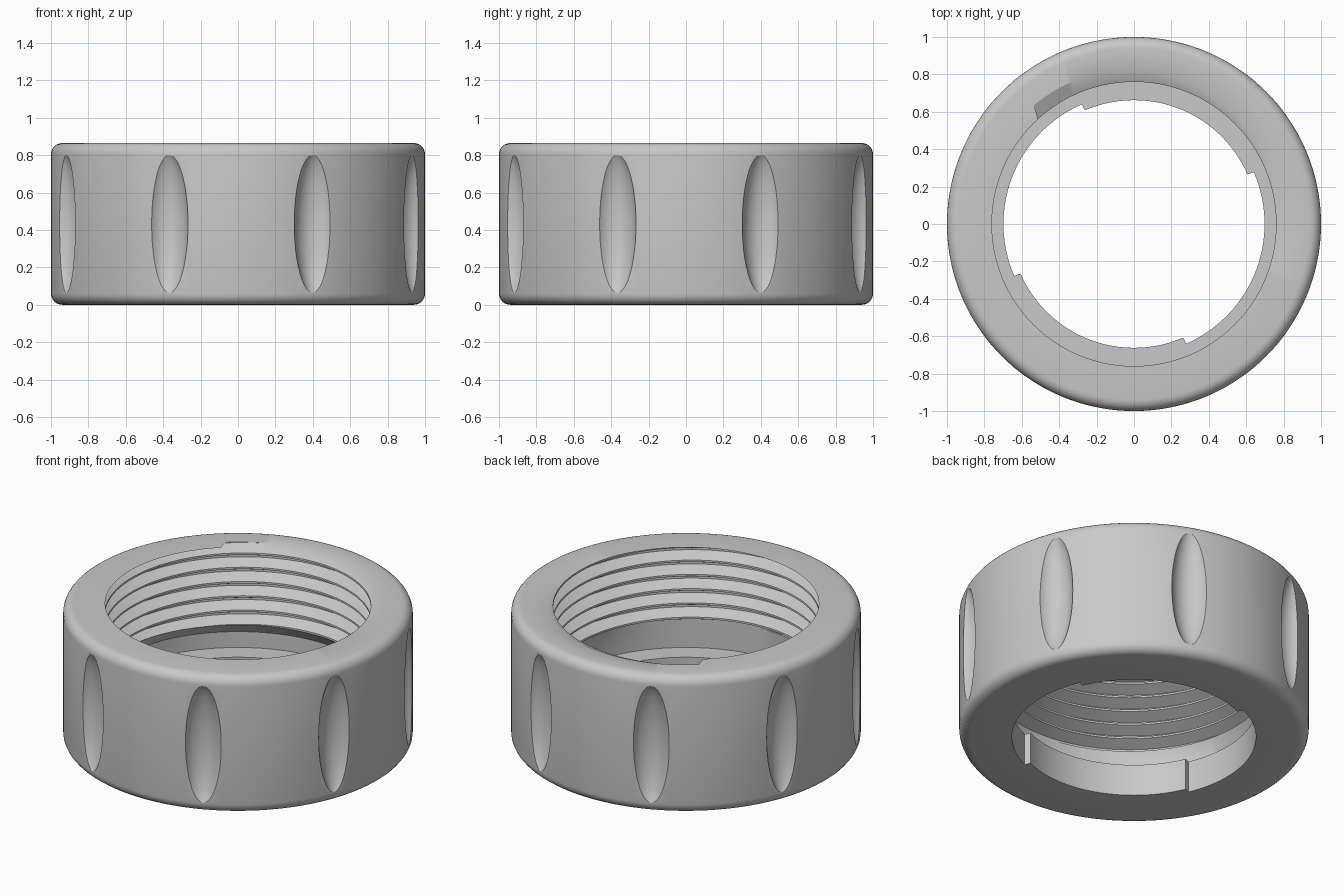
import bpy
import bmesh
from math import sin, cos, pi, radians, tau

cube = bpy.data.objects.get("Cube")
if cube:
    bpy.data.objects.remove(cube, do_unlink=True)

HEIGHT, FILLET = 0.865, 0.06
CREST, ROOT, PITCH = 0.76, 0.83, 0.09
THREAD_END, LIP_TOP = 0.375, 0.2
FIRST_STEP = 23.5                      # angle of first lip step and first grip

grey = bpy.data.materials.new("light grey")
grey.use_nodes = True
grey.diffuse_color = (0.58, 0.58, 0.58, 1)
grey.node_tree.nodes["Principled BSDF"].inputs["Base Color"].default_value = grey.diffuse_color


def thread_radius(t):
    """Radius across one thread pitch, with crest at whole numbers."""
    d = abs((t + 0.5) % 1 - 0.5)
    return CREST + (ROOT - CREST) * min(max((d - 0.065) / 0.37, 0), 1)


def thread_points(angle):
    """Slice of the helical thread, from the top face downwards."""
    crest_z = HEIGHT - PITCH * (0.065 + (angle + 20) / 360)
    points = []
    for turn in range(2, -8, -1):
        for t in (0.935, 0.565, 0.435, 0.065):
            z = min(max(crest_z + PITCH * (turn + t), THREAD_END), HEIGHT)
            r = thread_radius((z - crest_z) / PITCH)
            if z == HEIGHT and 130 < angle < 340:
                r = CREST              # thread stays closed here at the top
            points.append((r, z))
    return points


def lip_radius(angle):
    """Bottom opening alternates between two radii every quarter turn."""
    return 0.662 if int(((angle - FIRST_STEP) % 360) // 90) % 2 == 0 else 0.698


def section(angle):
    lip = lip_radius(angle)
    points = [(lip, 0)]
    for start, z in ((-90, FILLET), (0, HEIGHT - FILLET)):
        for i in range(7):
            a = radians(start + i * 15)
            points.append((1 - FILLET + FILLET * cos(a), z + FILLET * sin(a)))
    points += thread_points(angle)
    points += [(ROOT, 0.3), (ROOT, LIP_TOP), (lip, LIP_TOP)]
    return points


def mesh_object(name, bm):
    mesh = bpy.data.meshes.new(name)
    bm.to_mesh(mesh)
    bm.free()
    mesh.materials.append(grey)
    obj = bpy.data.objects.new(name, mesh)
    bpy.context.collection.objects.link(obj)
    return obj


# Threaded ring: sweep the section round, with tight column pairs at lip steps
angles = [i * 2.5 for i in range(145)]
for k in range(4):
    step = FIRST_STEP + 90 * k
    angles += [step - 0.1, step + 0.1]
angles.sort()
bm = bmesh.new()
columns = []
for angle in angles:
    a = radians(angle)
    columns.append([bm.verts.new((r * cos(a), r * sin(a), z)) for r, z in section(angle)])
for left, right in zip(columns, columns[1:]):
    for i in range(len(left)):
        j = (i + 1) % len(left)
        bm.faces.new((left[i], right[i], right[j], left[j]))
bmesh.ops.remove_doubles(bm, verts=bm.verts, dist=0.0002)
bmesh.ops.recalc_face_normals(bm, faces=bm.faces)
ring = mesh_object("threaded_ring", bm)

# Eight tall hollows cut into the outside for grip
bm = bmesh.new()
for k in range(8):
    a = radians(FIRST_STEP) + k * tau / 8
    made = bmesh.ops.create_uvsphere(bm, u_segments=48, v_segments=32, radius=1)["verts"]
    bmesh.ops.scale(bm, vec=(0.1185, 0.1185, 0.406), verts=made)
    bmesh.ops.translate(bm, vec=(1.05 * cos(a), 1.05 * sin(a), HEIGHT / 2), verts=made)
cutter = mesh_object("grip_cutter", bm)
cutter.hide_render = True

cut = ring.modifiers.new("grip_hollows", 'BOOLEAN')
cut.operation = 'DIFFERENCE'
cut.solver = 'EXACT'
cut.object = cutter

bpy.ops.object.select_all(action='DESELECT')
bpy.context.view_layer.objects.active = ring
ring.select_set(True)
bpy.ops.object.modifier_apply(modifier=cut.name)
bpy.data.objects.remove(cutter, do_unlink=True)
bpy.ops.object.shade_smooth_by_angle(angle=radians(28))
